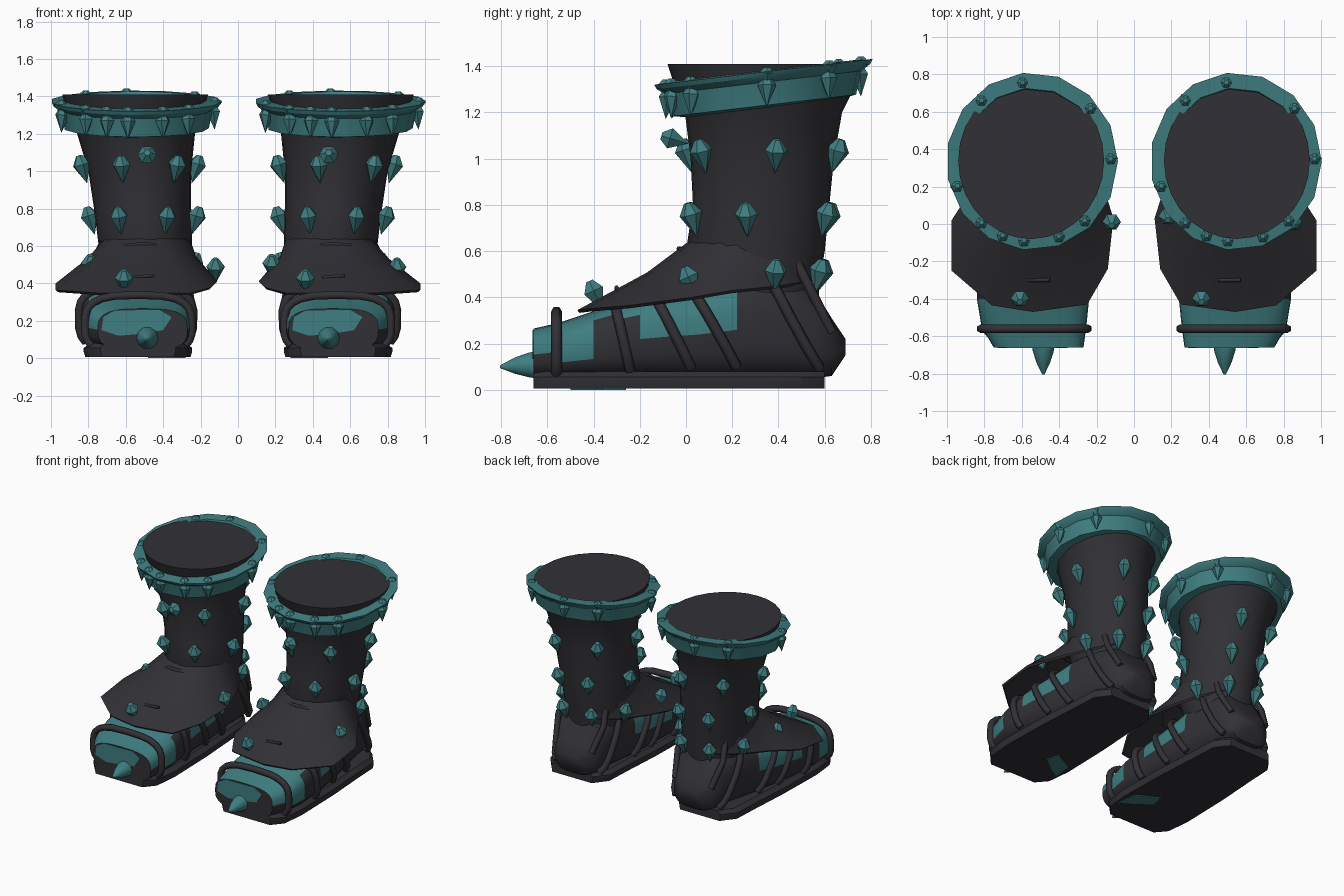
import bpy, bmesh, math
from mathutils import Vector

if "Cube" in bpy.data.objects:
    bpy.data.objects.remove(bpy.data.objects["Cube"])


def material(name, rgb):
    m = bpy.data.materials.new(name)
    m.diffuse_color = (*rgb, 1)
    m.use_nodes = True
    m.node_tree.nodes["Principled BSDF"].inputs["Base Color"].default_value = m.diffuse_color
    return m


DARK = material("charcoal leather", (0.031, 0.030, 0.036))
TEAL = material("teal", (0.05, 0.21, 0.22))


def finish(bm, name, mats, angle=35, rule=None):
    bmesh.ops.recalc_face_normals(bm, faces=bm.faces)
    if rule:
        for f in bm.faces:
            f.material_index = 1 if rule(f.calc_center_median()) else 0
    me = bpy.data.meshes.new(name)
    bm.to_mesh(me)
    bm.free()
    ob = bpy.data.objects.new(name, me)
    bpy.context.collection.objects.link(ob)
    for m in mats:
        me.materials.append(m)
    if angle:
        bpy.ops.object.select_all(action='DESELECT')
        ob.select_set(True)
        bpy.context.view_layer.objects.active = ob
        bpy.ops.object.shade_smooth_by_angle(angle=math.radians(angle))
    return ob


def loft(name, rings, mats, caps=True, angle=35, rule=None, closed=False):
    """Skin a list of equal-length closed point rings."""
    bm = bmesh.new()
    vs = [[bm.verts.new(p) for p in r] for r in rings]
    pairs = list(zip(vs, vs[1:])) + ([(vs[-1], vs[0])] if closed else [])
    for a, b in pairs:
        for i in range(len(a)):
            j = (i + 1) % len(a)
            bm.faces.new((a[i], a[j], b[j], b[i]))
    if caps and not closed:
        bm.faces.new(vs[0])
        bm.faces.new(vs[-1])
    return finish(bm, name, mats, angle, rule)


def ellipse(cx, cy, z, rx, ry, n):
    return [(cx + rx * math.cos(2 * math.pi * i / n),
             cy + ry * math.sin(2 * math.pi * i / n), z) for i in range(n)]


def flip(rings, s):
    return [[(s * x, y, z) for x, y, z in r] for r in rings]


def tube(name, pts, r, mat):
    cu = bpy.data.curves.new(name, 'CURVE')
    cu.dimensions = '3D'
    cu.bevel_depth, cu.bevel_resolution, cu.use_fill_caps = r, 1, True
    sp = cu.splines.new('POLY')
    sp.points.add(len(pts) - 1)
    for p, q in zip(sp.points, pts):
        p.co = (*q, 1)
    cu.materials.append(mat)
    ob = bpy.data.objects.new(name, cu)
    bpy.context.collection.objects.link(ob)
    bpy.ops.object.select_all(action='DESELECT')
    ob.select_set(True)
    bpy.context.view_layer.objects.active = ob
    bpy.ops.object.convert(target='MESH')


def stud(bm, tip, top, r=0.046):
    """Six-sided stud: long point at tip, blunt faceted head at top."""
    tip, top = Vector(tip), Vector(top)
    axis = top - tip
    q = axis.to_track_quat('Z', 'Y')

    def ring(f, rad):
        return [bm.verts.new(tip + axis * f + q @ Vector(
            (rad * math.cos(i * math.pi / 3), rad * math.sin(i * math.pi / 3), 0)))
            for i in range(6)]
    a, b, t = ring(0.66, r), ring(0.97, r * 0.35), bm.verts.new(tip)
    for i in range(6):
        j = (i + 1) % 6
        bm.faces.new((t, a[j], a[i]))
        bm.faces.new((a[i], a[j], b[j], b[i]))
    bm.faces.new(b)


# y, centre x, half width, bottom z, top z along the foot
FOOT = [(-.66, .51, .24, .04, .265), (-.55, .535, .28, .04, .29), (-.4, .54, .3, .04, .34),
        (-.31, .545, .295, .04, .37), (-.2, .545, .29, .04, .40), (-.08, .54, .28, .04, .42),
        (.06, .53, .27, .04, .44), (.22, .52, .25, .04, .48), (.4, .51, .22, .05, .5),
        (.55, .5, .2, .05, .44), (.63, .5, .16, .06, .31), (.69, .5, .08, .15, .22)]
# z, centre x, centre y, radius x, radius y up the shaft
SHAFT = [(.36, .495, .33, .21, .24), (.48, .495, .31, .235, .27), (.6, .495, .3, .25, .3),
         (.8, .51, .325, .26, .295), (1., .525, .33, .275, .31), (1.2, .545, .335, .315, .34),
         (1.3, .55, .34, .36, .385), (1.41, .55, .34, .39, .42)]


def lerp_table(table, k):
    for a, b in zip(table, table[1:]):
        if k <= b[0]:
            t = max(0, (k - a[0]) / (b[0] - a[0]))
            return [u + (v - u) * t for u, v in zip(a, b)]
    return list(table[-1])


def section(row, ang, off=0):
    y, cx, w, z0, z1 = row
    c, s = math.cos(ang), math.sin(ang)
    return (cx + (w + off) * math.copysign(abs(c) ** .65, c), y,
            (z0 + z1) / 2 + ((z1 - z0) / 2 + off) * math.copysign(abs(s) ** .65, s))


def foot_colour(c):
    toe = -.655 < c.y < -.4 and c.z > .15
    rear = -.4 < c.y < -.24 and c.z > .31
    return toe or rear or (-.24 < c.y < .22 and c.z > .22 + .05 * c.y)


def build_boot(s, side):
    # foot, with teal toe cap and teal side panels
    foot = [[section(r, 2 * math.pi * i / 28) for i in range(28)] for r in FOOT]
    loft(side + " foot", flip(foot, s), [DARK, TEAL], rule=foot_colour)
    # teal plate on the blunt toe front
    px = 0 if s > 0 else -1.02
    panel = [(.29, .15), (.3, .22), (.36, .255), (.6, .258), (.665, .22), (.62, .15), (.5, .13), (.38, .12)]
    loft(side + " toe panel", [[(x + px, y, z) for x, z in panel] for y in (-.664, -.657)], [TEAL])
    # sole slab with a slightly wider welt
    half = [(-.66, .2), (-.58, .27), (-.4, .29), (0, .28), (.3, .26), (.5, .25), (.6, .17)]
    outline = [(.535 + w, y) for y, w in half] + [(.535 - w, y) for y, w in reversed(half)]
    sole = [[(.535 + (x - .535) * k, y, z) for x, y in outline]
            for z, k in ((.006, .97), (.035, 1), (.055, 1), (.08, .88))]
    loft(side + " sole", flip(sole, s), [DARK])
    patch = [(.28, -.5), (.38, -.44), (.48, -.36), (.46, -.26), (.3, -.34)]
    loft(side + " sole patch", flip([[(x, y, z) for x, y in patch] for z in (0, .007)], s), [TEAL])
    # straps hooped over the foot: top y, bottom y, stand-off
    for n, (yt, yb, off) in enumerate(((-.56, -.56, .05), (-.31, -.24, .012), (-.14, .03, .004),
                                       (.02, .23, .012), (.34, .6, .02))):
        pts = []
        for i in range(19):
            a = math.radians(-35 + 250 * i / 18)
            z = section(lerp_table(FOOT, yt), a)[2]
            ztop = lerp_table(FOOT, yt)[4]
            y = yt + (yb - yt) * min(1, (ztop - z) / (ztop - .08))
            x, y, z = section(lerp_table(FOOT, y), a, off * max(.2, math.sin(a)) if n == 0 else off)
            pts.append((s * x, y, max(z, .05)))
        tube(f"{side} strap {n + 1}", pts, .024, DARK)
    # heel side straps
    for k in (-1, 1):
        tube(side + " heel strap", [(s * (.5 + k * .16), .47, .57), (s * (.5 + k * .19), .54, .43),
                                    (s * (.5 + k * .15), .63, .25)], .022, DARK)
    # shaft with closed flat top
    loft(side + " shaft", flip([ellipse(x, y, z, rx, ry, 28) for z, x, y, rx, ry in SHAFT], s), [DARK])
    # flared ankle flap, a thin sheet over the instep
    edge = [(.54, -.47, .345), (.76, -.435, .35), (.975, -.25, .365), (.975, .02, .40), (.86, .2, .43),
            (.74, .4, .45), (.64, .53, .47), (.5, .58, .48), (.35, .53, .47), (.25, .4, .45),
            (.17, .22, .43), (.11, .03, .41), (.14, -.24, .38), (.25, -.43, .35)]
    inner, mid = [], []
    for x, y, z in edge:
        a = math.atan2(y - .3, x - .495)
        p = (.495 + .243 * math.cos(a), .3 + .285 * math.sin(a), .645)
        inner.append(p)
        mid.append((p[0] * .62 + x * .38, p[1] * .62 + y * .38, z + (.64 - z) * .55))
    under = [(.53 + (x - .53) * .97, y * .98, z - .012) for x, y, z in edge]
    low = [(.5 + (x - .5) * .95, .3 + (y - .3) * .95, z - .03) for x, y, z in mid]
    loft(side + " ankle flap", flip([inner, mid, edge, under, low], s), [DARK], caps=False, angle=40)
    # leather creases
    tube(side + " ankle crease", [(s * (.51 + .14 * t), -.03 + .05 * t * t, .61 - .02 * t * t)
                                  for t in (-1, -.6, 0, .6, 1)], .012, DARK)
    tube(side + " flap crease", [(s * .51 + d, -.3, .437 + d * .1) for d in (-.06, 0, .06)], .01, DARK)
    # tilted faceted cuff
    cx, cy, tilt = s * .545, .335, .118
    prof = [(.33, 1.22), (.395, 1.23), (.405, 1.275), (.42, 1.33), (.455, 1.355),
            (.466, 1.375), (.385, 1.38)]
    rings = [[(x, y, z + (y - cy) * tilt) for x, y, z in ellipse(cx, cy, h, r * .985, r * 1.02, 15)]
             for r, h in prof]
    loft(side + " cuff", rings, [TEAL], closed=True, angle=25)

    # studs around the cuff, the shaft and on the flap
    bm = bmesh.new()
    for d in (130, 97, 42, 2, 198, 230, 248, 264, 290, 312):
        a = math.radians(d)
        x, y = math.cos(a), math.sin(a)
        z = 1.375 + .42 * y * tilt
        stud(bm, (cx + .42 * x, cy + .425 * y, z - .155), (cx + .41 * x, cy + .415 * y, z - .01), .04)
        stud(bm, (cx + .42 * x, cy + .425 * y, z - .06), (cx + .42 * x, cy + .425 * y, z + .02), .04)
    rows = [(1.02, (-108, -50, 10, 70, 130, 190)), (.745, (-117, -64, -10, 62, 114, 172)),
            (.5, (15, 62, 115, 165))]
    for z, angs in rows:
        _, sx, sy, rx, ry = lerp_table(SHAFT, z)
        for d in angs:
            c, n = math.cos(math.radians(d)), math.sin(math.radians(d))
            at = lambda o, h: (s * sx + (rx + o) * c, sy + (ry + o) * n, z + h)
            stud(bm, at(.005, -.085), at(.05, .068), .05)
    ox = 0 if s > 0 else -.97
    for x, y, z in ((.36, -.39, .4), (.85, .02, .46), (.18, .05, .48)):
        stud(bm, (x + ox, y + .03, z - .06), (x + ox, y - .03, z + .075), .05)
    stud(bm, (s * .485, .01, 1.065), (s * .485, -.11, 1.1), .052)
    finish(bm, side + " studs", [TEAL], 0)
    # toe spike
    spike = [[(s * .485 + r * math.cos(i * math.pi / 5), y, h + r * math.sin(i * math.pi / 5))
              for i in range(10)] for y, r, h in
             ((-.64, .062, .108), (-.68, .056, .108), (-.74, .037, .105), (-.805, .006, .1))]
    loft(side + " toe spike", spike, [TEAL])


build_boot(1, "right")
build_boot(-1, "left")
